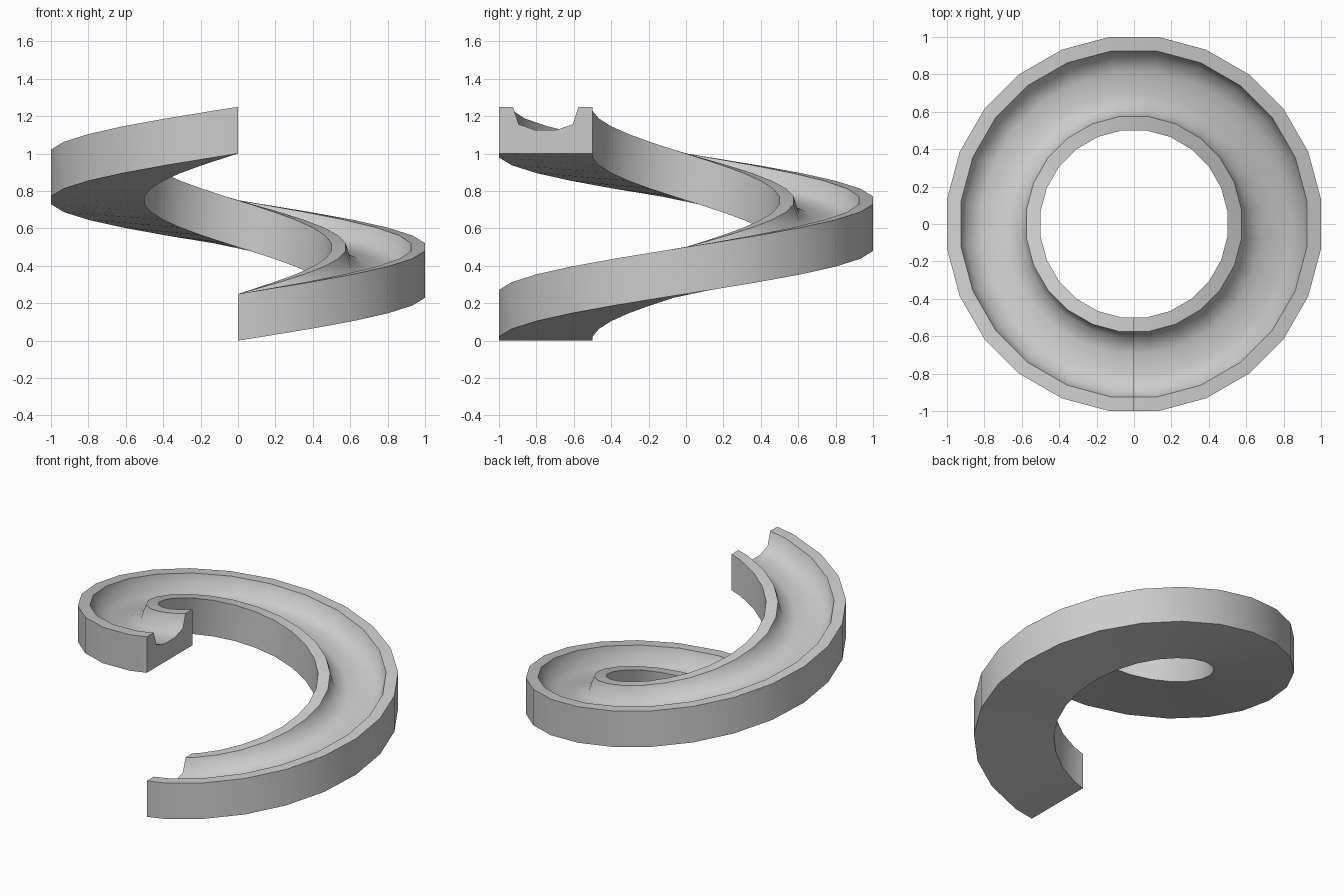
import bpy, bmesh, math

if "Cube" in bpy.data.objects:
    bpy.data.objects.remove(bpy.data.objects["Cube"])

STEPS = 24          # sides per full turn
RISE = 1.0          # climb over the turn
STEP = 2 * math.pi / STEPS

# trough cross-section: (radius, height)
PROFILE = [(0.5, 0), (1.0, 0), (1.0, 0.25), (0.925, 0.25), (0.895, 0.157),
           (0.81, 0.127), (0.69, 0.127), (0.605, 0.157), (0.575, 0.25), (0.5, 0.25)]

# sweep angles: half step at each end so flats face the axes
turns = [0.0] + [(k + 0.5) * STEP for k in range(STEPS)] + [2 * math.pi]

bm = bmesh.new()
rings = []
for i, t in enumerate(turns):
    a = t - math.pi / 2
    s = 1.0 if i in (0, len(turns) - 1) else 1 / math.cos(STEP / 2)
    z0 = RISE * t / (2 * math.pi)
    rings.append([bm.verts.new((r * s * math.cos(a), r * s * math.sin(a), z0 + h))
                  for r, h in PROFILE])

# skin between neighbouring sections
n = len(PROFILE)
for r0, r1 in zip(rings, rings[1:]):
    for j in range(n):
        k = (j + 1) % n
        bm.faces.new((r0[j], r0[k], r1[k], r1[j]))

# end caps
bm.faces.new(rings[0])
bm.faces.new(rings[-1])
bmesh.ops.recalc_face_normals(bm, faces=bm.faces)

mesh = bpy.data.meshes.new("spiral_slide")
bm.to_mesh(mesh)
bm.free()
slide = bpy.data.objects.new("spiral_slide", mesh)
bpy.context.collection.objects.link(slide)

# smooth trough, crisp rims and ends
bpy.context.view_layer.objects.active = slide
slide.select_set(True)
bpy.ops.object.shade_smooth_by_angle(angle=math.radians(60))
